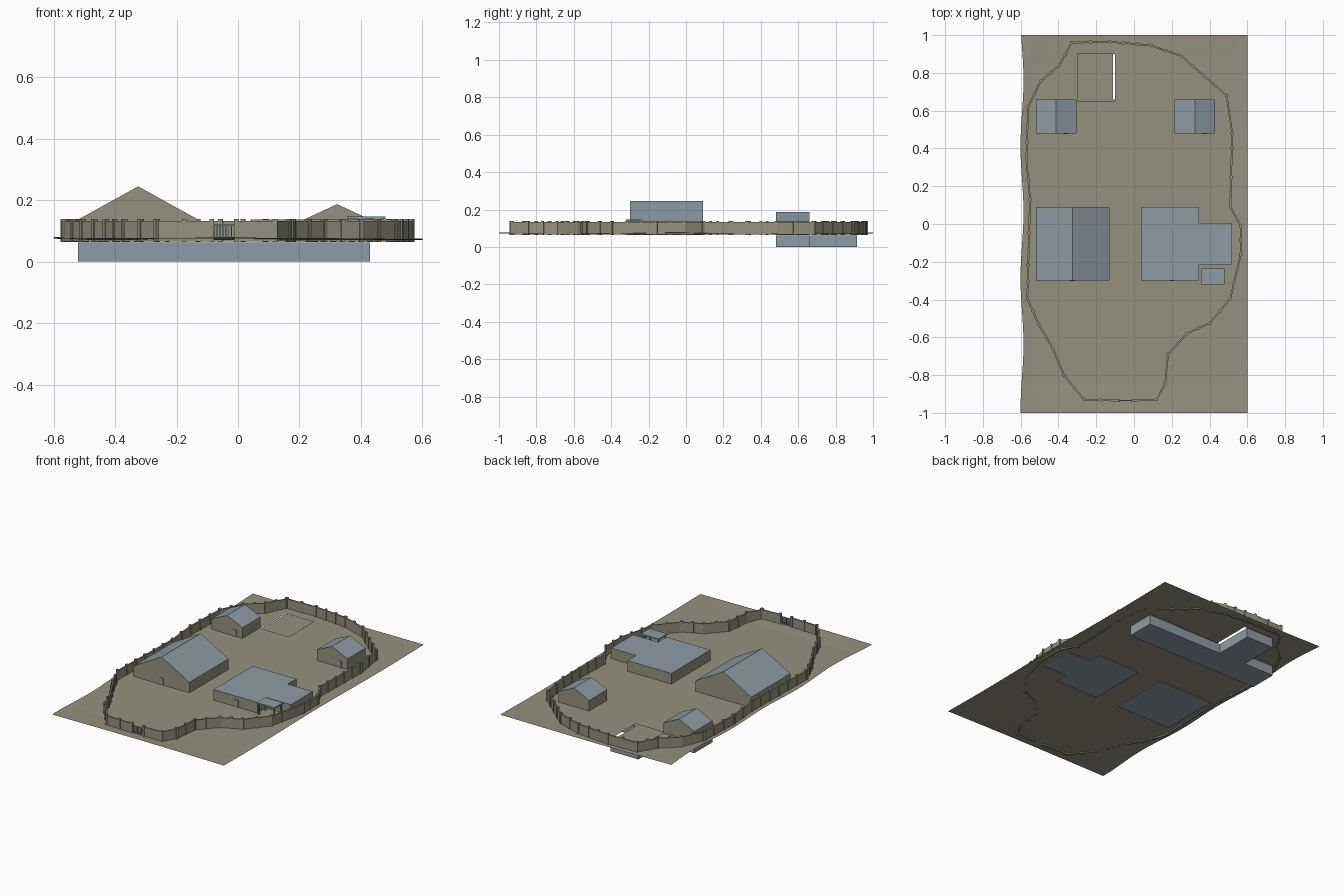
import bpy, bmesh, math
from mathutils import Vector, Matrix

cube = bpy.data.objects.get("Cube")
if cube:
    bpy.data.objects.remove(cube, do_unlink=True)

GROUND, EAVE = 0.07, 0.137


def material(name, rgb):
    m = bpy.data.materials.new(name)
    m.use_nodes = True
    m.diffuse_color = (*rgb, 1)
    m.node_tree.nodes["Principled BSDF"].inputs["Base Color"].default_value = (*rgb, 1)
    return m


beige = material("warm beige", (0.30, 0.285, 0.21))
slate = material("slate blue", (0.27, 0.335, 0.375))
steel = material("gate blue", (0.22, 0.34, 0.46))


def finish(name, bm, mats, rule=None):
    bmesh.ops.recalc_face_normals(bm, faces=bm.faces[:])
    bm.normal_update()
    if rule:
        for f in bm.faces:
            f.material_index = rule(f)
    mesh = bpy.data.meshes.new(name)
    bm.to_mesh(mesh)
    bm.free()
    for m in mats:
        mesh.materials.append(m)
    obj = bpy.data.objects.new(name, mesh)
    bpy.context.collection.objects.link(obj)
    return obj


def add_box(bm, lo, hi):
    lo, hi = Vector(lo), Vector(hi)
    mat = Matrix.Translation((lo + hi) / 2) @ Matrix.Diagonal((*(hi - lo), 1))
    bmesh.ops.create_cube(bm, size=1, matrix=mat)


def box(name, lo, hi, mat):
    bm = bmesh.new()
    add_box(bm, lo, hi)
    return finish(name, bm, [mat])


def extrude(name, points, offset, rule):
    bm = bmesh.new()
    face = bm.faces.new([bm.verts.new(p) for p in points])
    new = bmesh.ops.extrude_face_region(bm, geom=[face], use_keep_orig=True)["geom"]
    bmesh.ops.translate(bm, vec=offset, verts=[v for v in new if isinstance(v, bmesh.types.BMVert)])
    return finish(name, bm, [beige, slate], rule)


def roof_and_floor(f):
    return int(abs(f.normal.z) > 0.2)


def door(name, x, y, width=0.025, height=0.042):
    box(name, (x - width / 2, y - 0.003, GROUND), (x + width / 2, y + 0.002, GROUND + height), slate)


def gabled_house(name, x0, x1, y0, y1, ridge, door_x):
    base = GROUND - 0.005
    profile = [(x0, y0, base), (x1, y0, base), (x1, y0, EAVE),
               ((x0 + x1) / 2, y0, ridge), (x0, y0, EAVE)]
    extrude(name, profile, (0, y1 - y0, 0), roof_and_floor)
    door(name + "_door", door_x, y0)


# Ground sheet: level in the middle, gently uneven at the borders, wavy on one side
bm = bmesh.new()
bmesh.ops.create_grid(bm, x_segments=24, y_segments=40, size=1,
                      matrix=Matrix.Diagonal((0.6, 1, 1, 1)))
opening = [f for f in bm.faces if -0.3 < f.calc_center_median().x < -0.1
           and 0.65 < f.calc_center_median().y < 0.9]
bmesh.ops.delete(bm, geom=opening, context='FACES')
for v in bm.verts:
    x, y = v.co.x, v.co.y
    border = max(0, abs(x) - 0.48) / 0.12 + max(0, abs(y) - 0.85) / 0.15
    v.co.z = GROUND + 0.005 * min(border, 1) * (1 + 0.6 * math.sin(5 * y + 3 * x) - 0.7 * x)
    if x < -0.59:
        v.co.x += 0.007 + 0.008 * math.sin(9 * y + 1)
finish("ground", bm, [beige])

# Houses
gabled_house("large_house", -0.52, -0.13, -0.30, 0.09, 0.245, -0.325)
gabled_house("small_house_right", -0.52, -0.305, 0.48, 0.66, 0.187, -0.36)
gabled_house("small_house_left", 0.215, 0.43, 0.48, 0.66, 0.187, 0.375)

# Flat roofed building with side wing
plan = [(0.04, -0.30), (0.345, -0.30), (0.345, -0.215), (0.52, -0.215),
        (0.52, 0.005), (0.345, 0.005), (0.345, 0.09), (0.04, 0.09)]
extrude("flat_building", [(x, y, GROUND - 0.005) for x, y in plan],
        (0, 0, EAVE - GROUND + 0.005), roof_and_floor)
door("flat_building_door", 0.20, -0.30)

# Porch canopy on posts
box("porch_canopy", (0.355, -0.32, 0.138), (0.48, -0.235, 0.147), slate)
bm = bmesh.new()
for x in (0.36, 0.467):
    for y in (-0.315, -0.248):
        add_box(bm, (x, y, GROUND), (x + 0.008, y + 0.008, 0.138))
finish("porch_posts", bm, [beige])

# Cellar below the small houses, with an arm to the back
cellar = [(-0.52, 0.48), (0.43, 0.48), (0.43, 0.66), (-0.11, 0.66),
          (-0.11, 0.913), (-0.305, 0.913), (-0.305, 0.66), (-0.52, 0.66)]
extrude("cellar", [(x, y, 0) for x, y in cellar], (0, 0, 0.062),
        lambda f: int(f.normal.z < 0.5))

# Perimeter wall of short panels between posts, open at the gate
path = [(-0.085, -0.935), (-0.265, -0.93), (-0.37, -0.80), (-0.43, -0.66), (-0.505, -0.53),
        (-0.565, -0.395), (-0.55, 0.13), (-0.57, 0.34), (-0.56, 0.62), (-0.495, 0.755),
        (-0.395, 0.84), (-0.33, 0.96), (-0.13, 0.965), (0.09, 0.945), (0.25, 0.89),
        (0.49, 0.68), (0.52, 0.48), (0.51, 0.09), (0.565, -0.01), (0.565, -0.16),
        (0.51, -0.395), (0.40, -0.525), (0.28, -0.58), (0.18, -0.69), (0.165, -0.845),
        (0.12, -0.93), (-0.005, -0.935)]
panels, posts = bmesh.new(), bmesh.new()


def upright(bm, center, angle, length, depth, z0, z1):
    mat = (Matrix.Translation((center.x, center.y, (z0 + z1) / 2))
           @ Matrix.Rotation(angle, 4, 'Z') @ Matrix.Diagonal((length, depth, z1 - z0, 1)))
    bmesh.ops.create_cube(bm, size=1, matrix=mat)


for start, end in zip(path, path[1:]):
    a, b = Vector(start), Vector(end)
    step = b - a
    angle = math.atan2(step.y, step.x)
    upright(panels, (a + b) / 2, angle, step.length, 0.009, 0.066, 0.132)
    count = max(1, round(step.length / 0.085))
    for i in range(count):
        upright(posts, a + step * i / count, angle, 0.015, 0.016, 0.064, 0.139)
upright(posts, Vector(path[-1]), 0, 0.015, 0.016, 0.064, 0.139)
finish("wall_panels", panels, [beige])
finish("wall_posts", posts, [beige])

# Barred gate
bm = bmesh.new()
for i in range(8):
    x = -0.079 + i * 0.0095
    add_box(bm, (x, -0.937, 0.074), (x + 0.003, -0.933, 0.122))
for z in (0.076, 0.118):
    add_box(bm, (-0.08, -0.938, z), (-0.01, -0.932, z + 0.004))
finish("gate", bm, [steel])
